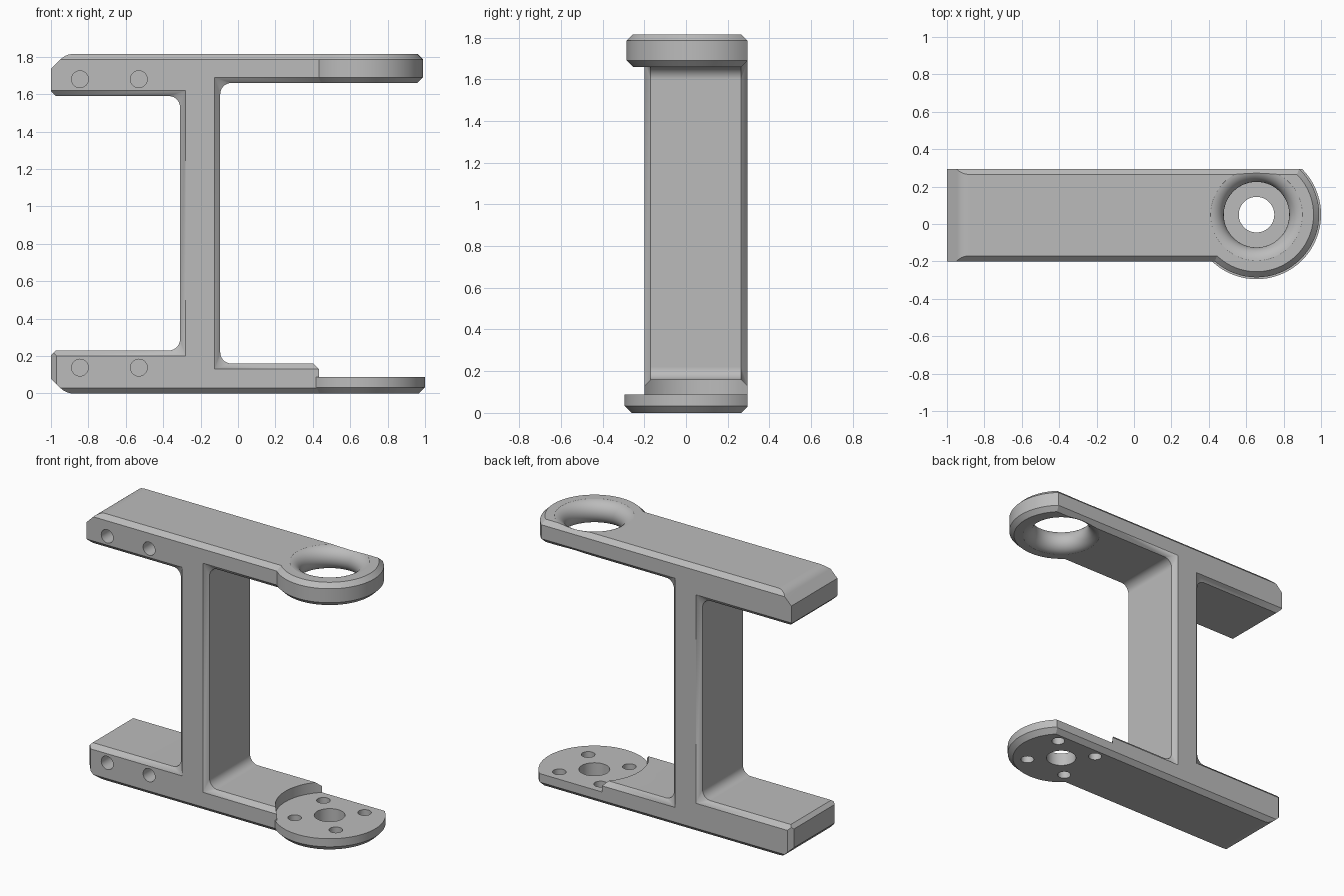
import bpy, bmesh, math

if "Cube" in bpy.data.objects:
    bpy.data.objects.remove(bpy.data.objects["Cube"], do_unlink=True)

BACK, FRONT = 0.295, -0.2      # body depth
TOP = 1.815                    # overall height
C = 0.03                       # chamfer width
CX, CY = 0.655, 0.05           # shared axis of the two round ends


def loft(name, rings):
    """Closed solid through rings of equal point count, capped at both ends."""
    bm = bmesh.new()
    vs = [[bm.verts.new(p) for p in ring] for ring in rings]
    n = len(vs[0])
    for a, b in zip(vs, vs[1:]):
        for i in range(n):
            j = (i + 1) % n
            bm.faces.new((a[i], a[j], b[j], b[i]))
    bm.faces.new(vs[0])
    bm.faces.new(vs[-1])
    bmesh.ops.remove_doubles(bm, verts=bm.verts, dist=1e-5)
    bmesh.ops.recalc_face_normals(bm, faces=bm.faces)
    me = bpy.data.meshes.new(name)
    bm.to_mesh(me)
    bm.free()
    ob = bpy.data.objects.new(name, me)
    bpy.context.collection.objects.link(ob)
    return ob


def turned(name, profile, x=CX, y=CY, n=96):
    """Solid of revolution about a vertical axis from (radius, z) pairs."""
    ang = [2 * math.pi * (i + 0.5) / n for i in range(n)]
    return loft(name, [[(x + r * math.cos(a), y + r * math.sin(a), z) for a in ang]
                       for r, z in profile])


def boolean(ob, tool, op):
    """Apply a boolean and discard the tool."""
    m = ob.modifiers.new(op, 'BOOLEAN')
    m.operation, m.object, m.solver = op, tool, 'EXACT'
    bpy.context.view_layer.objects.active = ob
    bpy.ops.object.modifier_apply(modifier=m.name)
    bpy.data.objects.remove(tool, do_unlink=True)


def fillet(cx, cz, a0, a1, r=0.06, n=10):
    return [(cx + r * math.cos(math.radians(a0 + (a1 - a0) * i / n)),
             cz + r * math.sin(math.radians(a0 + (a1 - a0) * i / n))) for i in range(n + 1)]


# Body: web and two arms; each outline corner is paired with its inset face corner
R = 0.06
corners = [
    ([(-0.999, 0)], (-0.97, C)),
    ([(CX, 0)], (CX, C)),
    ([(CX, 0.16)], (CX, 0.16 - C)),
    (fillet(-0.095 + R, 0.16 + R, 270, 180), (-0.125, 0.16 - C)),
    (fillet(-0.095 + R, 1.66 - R, 180, 90), (-0.125, 1.66 + C)),
    ([(CX, 1.66)], (CX, 1.66 + C)),
    ([(CX, TOP)], (CX, TOP - C)),
    ([(-1.1, TOP)], (-1.1, TOP - C)),
    ([(-1.1, 1.59)], (-1.1, 1.59 + C)),
    (fillet(-0.31 - R, 1.59 - R, 90, 0), (-0.28, 1.59 + C)),
    (fillet(-0.31 - R, 0.23 + R, 0, -90), (-0.28, 0.23 - C)),
    ([(-0.999, 0.23)], (-0.97, 0.23 - C)),
]
outer = [p for pts, _ in corners for p in pts]
inner = [q for pts, q in corners for _ in pts]
body = loft("bracket_body", [[(x, y, z) for x, z in ring] for ring, y in
            ((inner, FRONT), (outer, FRONT + C), (outer, BACK - C), (inner, BACK))])

# Trim the arm tips: large rounded bevel outside, small bevel inside
r = 0.04 / math.tan(math.radians(22.5))
bevel = fillet(-0.88, TOP - r, 135, 90, r)
upper = [(-0.97, 1.585), (-1, 1.615), (-1, 1.735)] + bevel + [(-0.86, 2), (2, 2)]
lower = [(x, TOP - z) for x, z in reversed(upper)]
lower[-1] = (-0.97, 0.235)
lower[-2] = (-1, 0.205)
trim = lower + upper
boolean(body, loft("tip_trim", [[(x, y, z) for x, z in trim] for y in (-1, 1)]), 'INTERSECT')

# Round recess in the lower arm
boolean(body, turned("recess", [(0.335, 0.088), (0.335, 0.6)]), 'DIFFERENCE')


def back_trim(z0, z1, top_chamfer):
    """Block that flattens and chamfers the back of a round end."""
    pts = [(-1, z0), (BACK - C, z0), (BACK, z0 + C)]
    pts += [(BACK, z1 - C), (BACK - C, z1)] if top_chamfer else [(BACK, z1)]
    pts += [(-1, z1)]
    return loft("back_trim", [[(x, y, z) for y, z in pts] for x in (0, 2)])


# Upper round end
ring = turned("upper_ring", [(0.305, 1.66), (0.335, 1.69), (0.335, TOP - C), (0.305, TOP)])
boolean(ring, back_trim(1.66, TOP, True), 'INTERSECT')
boolean(body, ring, 'UNION')

# Lower mounting disc
disc = turned("lower_disc", [(0.312, 0), (0.345, 0.033), (0.345, 0.088)])
boolean(disc, back_trim(0, 0.088, False), 'INTERSECT')
boolean(body, disc, 'UNION')

# Flared opening through the upper ring
mid, h = (1.66 + TOP) / 2, (TOP - 1.66) / 2
flare = [(0.175 + h * (1 - math.cos(math.radians(a))), mid + h * math.sin(math.radians(a)))
         for a in range(-84, 85, 7)]
flare = [(0.25, 1.6)] + [(0.25, 1.655)] + flare + [(0.25, TOP + 0.005), (0.25, TOP + 0.1)]
boolean(body, turned("flare", flare), 'DIFFERENCE')

# Centre hole and four bolt holes in the lower disc
boolean(body, turned("centre_hole", [(0.095, -0.1), (0.095, 0.3)], n=64), 'DIFFERENCE')
for sx in (-1, 1):
    for sy in (-1, 1):
        boolean(body, turned("bolt_hole", [(0.042, -0.1), (0.042, 0.3)],
                             CX + sx * 0.155, CY + sy * 0.155, 40), 'DIFFERENCE')

# Blind holes in the front of both arms
for hx in (-0.845, -0.53):
    for hz in (0.138, 1.68):
        circle = [(hx + 0.045 * math.cos(2 * math.pi * i / 40),
                   hz + 0.045 * math.sin(2 * math.pi * i / 40)) for i in range(40)]
        boolean(body, loft("side_hole", [[(x, y, z) for x, z in circle]
                                         for y in (-0.4, 0.05)]), 'DIFFERENCE')

# Grey finish and smooth shading
grey = bpy.data.materials.new("plain grey")
grey.use_nodes = True
col = (0.5, 0.5, 0.5, 1)
grey.diffuse_color = col
grey.node_tree.nodes["Principled BSDF"].inputs["Base Color"].default_value = col
body.data.materials.clear()
body.data.materials.append(grey)
for p in body.data.polygons:
    p.material_index = 0
bpy.ops.object.select_all(action='DESELECT')
body.select_set(True)
bpy.context.view_layer.objects.active = body
bpy.ops.object.shade_smooth_by_angle(angle=math.radians(25))
wn = body.modifiers.new("flat_faces", 'WEIGHTED_NORMAL')
wn.keep_sharp = True
